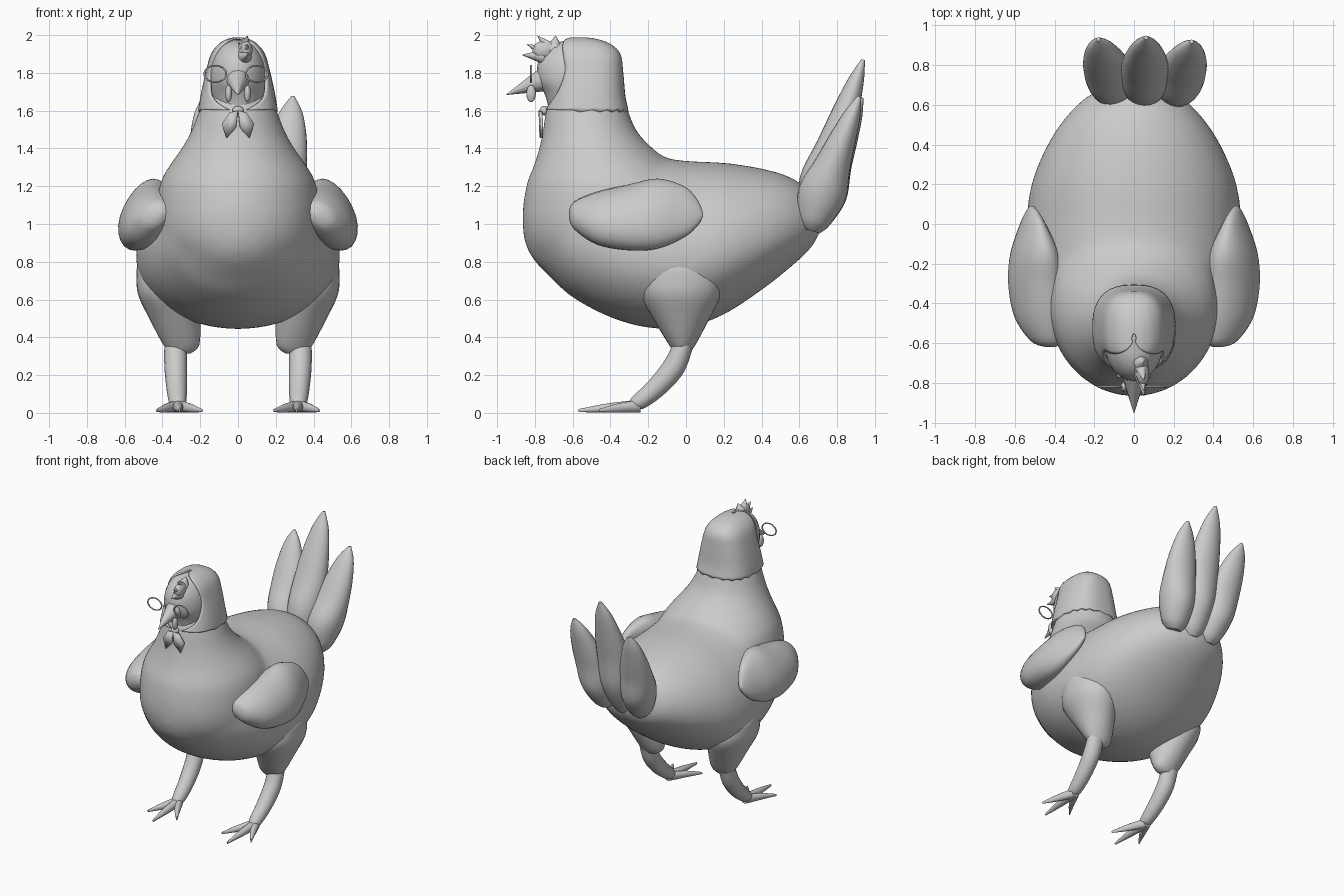
import bpy, bmesh, math
from mathutils import Vector

if "Cube" in bpy.data.objects:
    bpy.data.objects.remove(bpy.data.objects["Cube"])

grey = bpy.data.materials.new("plain grey")
grey.use_nodes = True
grey.diffuse_color = (0.6, 0.6, 0.6, 1)
grey.node_tree.nodes["Principled BSDF"].inputs["Base Color"].default_value = (0.6, 0.6, 0.6, 1)

Y, Z = Vector((0, 1, 0)), Vector((0, 0, 1))


def finish(ob, name, angle=50):
    """Name, colour and shade a part."""
    ob.name = name
    ob.data.materials.clear()
    ob.data.materials.append(grey)
    bpy.ops.object.select_all(action='DESELECT')
    ob.select_set(True)
    bpy.context.view_layer.objects.active = ob
    bpy.ops.object.shade_smooth_by_angle(angle=math.radians(angle))
    return ob


def from_bmesh(bm, name):
    bmesh.ops.recalc_face_normals(bm, faces=bm.faces)
    me = bpy.data.meshes.new(name)
    bm.to_mesh(me)
    bm.free()
    ob = bpy.data.objects.new(name, me)
    bpy.context.collection.objects.link(ob)
    return finish(ob, name)


def smooth_path(stations, steps=5):
    """Catmull-Rom interpolation of every value in a station."""
    out, n = [], len(stations)
    for i in range(n - 1):
        p0, p1 = stations[max(i - 1, 0)], stations[i]
        p2, p3 = stations[i + 1], stations[min(i + 2, n - 1)]
        for k in range(steps):
            t = k / steps
            out.append([0.5 * (2 * b + (c - a) * t + (2 * a - 5 * b + 4 * c - d) * t * t
                               + (3 * b - a - 3 * c + d) * t ** 3)
                        for a, b, c, d in zip(p0, p1, p2, p3)])
    out.append(list(stations[-1]))
    return out


def skin(bm, rows, closed=True):
    """Join rows of points with quads; cap the ends of closed rows."""
    rows = [[bm.verts.new(p) for p in row] for row in rows]
    n = len(rows[0])
    for a, b in zip(rows, rows[1:]):
        for i in range(n if closed else n - 1):
            j = (i + 1) % n
            bm.faces.new((a[i], a[j], b[j], b[i]))
    if closed:
        bm.faces.new(rows[0])
        bm.faces.new(rows[-1])


def loft(bm, stations, up, sides=24, side=1):
    """Stations: x, y, z, radius along x, radius along up, [radius below]."""
    up = Vector((up.x * side, up.y, up.z))
    rows = []
    for s in smooth_path(stations):
        c, a, b = Vector((s[0] * side, s[1], s[2])), max(s[3], .003), max(s[4], .003)
        low = max(s[5], .003) if len(s) > 5 else b
        row = []
        for i in range(sides):
            t = math.tau * i / sides
            h = math.sin(t)
            row.append(c + Vector((a * math.cos(t), 0, 0)) + up * h * (b if h > 0 else low))
        rows.append(row)
    skin(bm, rows)


def loft_part(name, stations, up, sides=24, side=1):
    bm = bmesh.new()
    loft(bm, stations, up, sides, side)
    return from_bmesh(bm, name)


def upright(profile):
    """Stations for a vertical loft from height, front, back and half width."""
    return [(0, (f + b) / 2, z, w, (b - f) / 2) for z, f, b, w in profile]


def ball(name, loc, size):
    bpy.ops.mesh.primitive_uv_sphere_add(segments=24, ring_count=16, location=loc)
    ob = bpy.context.object
    ob.scale = size
    return finish(ob, name)


def spike(name, base, tip, radius):
    d = Vector(tip) - Vector(base)
    bpy.ops.mesh.primitive_cone_add(vertices=12, radius1=radius, radius2=.002, depth=d.length,
                                    location=(Vector(base) + Vector(tip)) / 2)
    ob = bpy.context.object
    ob.rotation_euler = d.to_track_quat('Z', 'Y').to_euler()
    return finish(ob, name)


# Body and neck fused into one smooth skin
bm = bmesh.new()
body = [(-.862, 1.02, .93, .04), (-.84, 1.14, .865, .12), (-.8, 1.24, .8, .2), (-.7, 1.34, .7, .31),
        (-.6, 1.37, .61, .385), (-.4, 1.37, .505, .48), (-.2, 1.36, .45, .527), (0, 1.335, .45, .542),
        (.2, 1.325, .52, .518), (.4, 1.295, .65, .437), (.55, 1.25, .768, .335),
        (.66, 1.17, .87, .21), (.715, 1.05, .96, .04)]
rings = []
for y, top, low, w in body:
    mid = low + .42 * (top - low)
    rings.append((0, y, mid, w, top - mid, mid - low))
loft(bm, rings, Z, 40)
neck = [(.7, -.68, 0, .3), (.85, -.82, .05, .4), (1.0, -.868, .08, .435), (1.2, -.848, .04, .418),
        (1.3, -.81, -.05, .37), (1.4, -.778, -.175, .3), (1.5, -.758, -.265, .245),
        (1.62, -.74, -.31, .2), (1.7, -.7, -.35, .16)]
loft(bm, upright(neck), Y, 40)
trunk = from_bmesh(bm, "body")
remesh = trunk.modifiers.new("fuse", 'REMESH')
remesh.mode, remesh.voxel_size, remesh.use_smooth_shade = 'VOXEL', .022, True
relax = trunk.modifiers.new("relax", 'SMOOTH')
relax.factor, relax.iterations = .5, 22

# Head, beak, wattles and comb
head = [(1.58, -.72, -.45, .11), (1.68, -.745, -.42, .14), (1.76, -.785, -.4, .15), (1.85, -.785, -.4, .14),
        (1.92, -.745, -.43, .11), (1.96, -.68, -.48, .07), (1.975, -.6, -.55, .02)]
loft_part("head", upright(head), Y)
spike("beak", (0, -.75, 1.765), (0, -.95, 1.685), .065)
for s in (1, -1):
    ball("wattle", (.05 * s, -.82, 1.69), (.018, .025, .045))
comb_tips = [(-.865, 1.895), (-.84, 1.95), (-.785, 1.995), (-.69, 1.995)]
for k, (y, z) in enumerate(comb_tips):
    spike("comb_point", (.035, -.755 + .02 * k, 1.885 + .02 * k), (.05, y, z), .038)
ball("comb_base", (.045, -.755, 1.92), (.032, .058, .048))

# Spectacle rims
for x in (.1, -.12):
    bpy.ops.mesh.primitive_torus_add(major_segments=32, minor_segments=8, major_radius=.055,
                                     minor_radius=.005, location=(x, -.82, 1.795),
                                     rotation=(math.pi / 2, 0, 0))
    bpy.context.object.scale = (1.05, .8, 1)
    finish(bpy.context.object, "spectacle_rim")

# Headscarf: squarish arcs open at the face, with a ragged hem
scarf = [(1.605, -.525, .21, .22, 8), (1.68, -.525, .198, .204, 40), (1.8, -.522, .172, .19, 56),
         (1.9, -.53, .143, .183, 54), (1.955, -.545, .1, .142, 46), (1.982, -.565, .05, .08, 38),
         (1.988, -.575, .01, .02, 30)]


def squared(v):
    return math.copysign(abs(v) ** .78, v)


rows = []
for z, yc, rx, ry, gap in smooth_path(scarf):
    g = math.radians(gap)
    angles = [g + (math.tau - 2 * g) * i / 36 for i in range(37)]
    rows.append([Vector((rx * squared(math.sin(t)), yc - ry * squared(math.cos(t)), z)) for t in angles])
for point in rows[0][8:29:2]:
    point.z -= .012
bm = bmesh.new()
skin(bm, rows, closed=False)
headscarf = from_bmesh(bm, "headscarf")
headscarf.modifiers.new("cloth", 'SOLIDIFY').thickness = .012

# Scarf knot and its two hanging ends
ball("scarf_knot", (0, -.75, 1.6), (.03, .025, .025))
for s in (1, -1):
    bm = bmesh.new()
    outline = [(0, 1.6), (.045, 1.59), (.085, 1.53), (.06, 1.455), (.01, 1.51)]
    bm.faces.new([bm.verts.new((x * s, -.765 + .1 * x, z)) for x, z in outline])
    end = from_bmesh(bm, "scarf_end")
    end.modifiers.new("cloth", 'SOLIDIFY').thickness = .015

# Wings, legs and feet, mirrored; wing rows are y, inner x, outer x, bottom, top
wing = [(-.62, .4, .44, 1.03, 1.07), (-.59, .36, .515, .97, 1.12), (-.47, .34, .595, .89, 1.17),
        (-.3, .355, .625, .86, 1.21), (-.15, .385, .612, .87, 1.24), (-.01, .45, .567, .93, 1.2),
        (.06, .485, .54, .99, 1.13), (.09, .505, .525, 1.04, 1.06)]
thigh = [(.3, -.02, .315, .05, .035), (.3, -.02, .36, .095, .07), (.335, -.025, .5, .135, .15),
         (.37, -.03, .62, .157, .21), (.395, -.03, .71, .143, .2), (.42, -.035, .775, .112, .14),
         (.43, -.035, .805, .06, .05)]
shank = [(.33, -.01, .37, .06, .055), (.33, -.06, .25, .06, .06), (.325, -.15, .14, .055, .055),
         (.32, -.25, .055, .045, .045), (.32, -.29, .03, .025, .02)]
toes = {"middle_toe": (.31, -.57), "outer_toe": (.43, -.46), "inner_toe": (.19, -.46)}
for s, label in ((1, "left"), (-1, "right")):
    rings = [((i + o) / 2, y, (lo + hi) / 2, (o - i) / 2, (hi - lo) / 2) for y, i, o, lo, hi in wing]
    loft_part(label + "_wing", rings, Vector((-.28, 0, 1)), side=s)
    loft_part(label + "_thigh", thigh, Y, side=s)
    loft_part(label + "_shank", shank, Vector((0, .8, -.6)), 16, s)
    for toe, (x, y) in toes.items():
        path = [(.32, -.24, .036, .032, .034), ((.32 + x) / 2, (y - .26) / 2, .026, .023, .024),
                (x, y, .012, .005, .008)]
        loft_part(label + "_" + toe, path, Z, 12, s)

# Tail: three flattened feathers (base x, tip x, tip y, tip z)
shape = [(0, .05, .05), (.08, .092, .09), (.28, .122, .128), (.5, .12, .095), (.7, .1, .07),
         (.88, .062, .042), (1, .01, .01)]
for bx, tx, ty, tz in ((.05, .06, .938, 1.87), (.2, .29, .918, 1.675), (-.09, -.18, .93, 1.67)):
    path = [(bx + (tx - bx) * t, .66 + (ty - .66) * t ** 1.12, .965 + (tz - .965) * t, w, d)
            for t, w, d in shape]
    loft_part("tail_feather", path, Vector((0, .95, -.3)))
